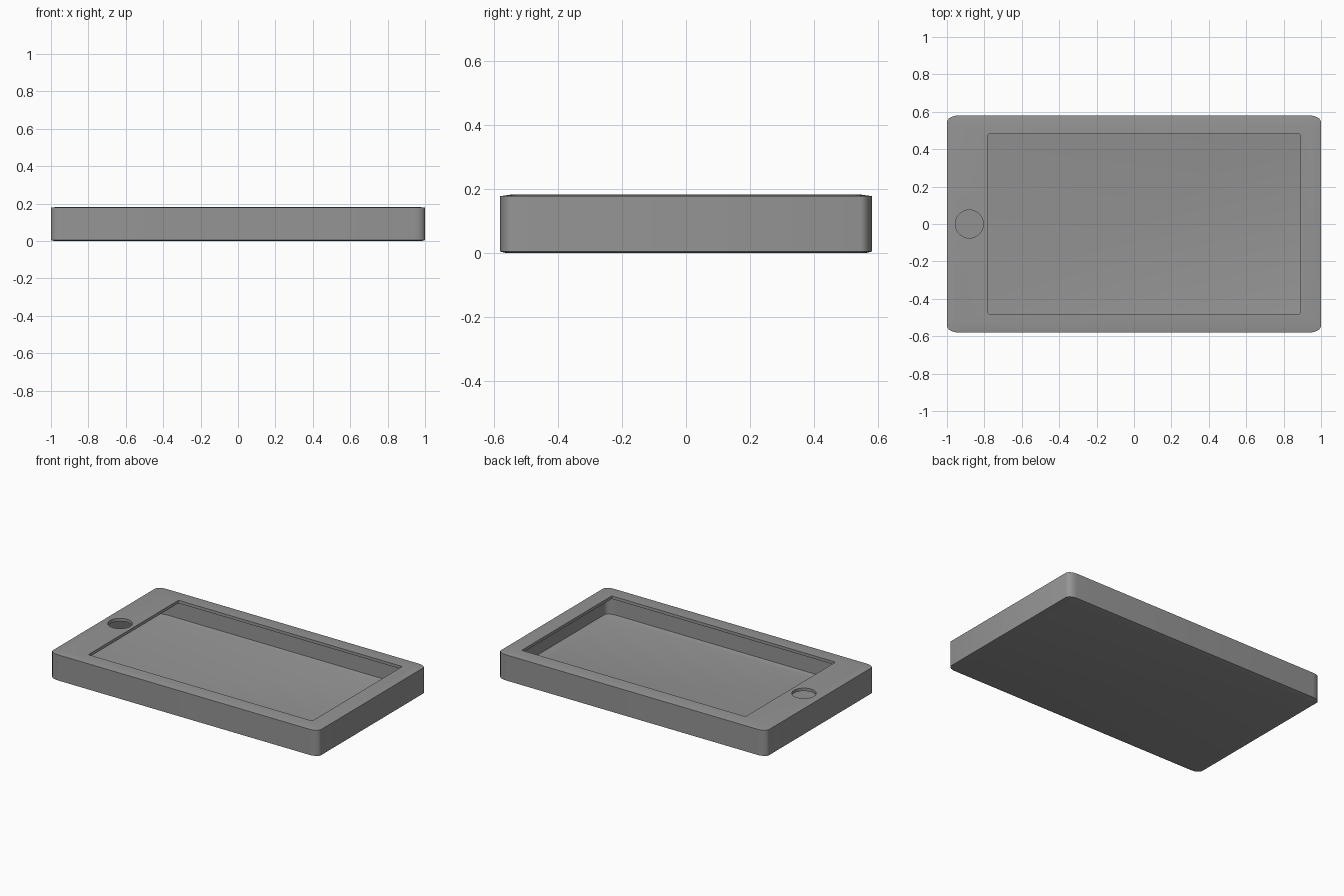
import bpy, bmesh
from math import cos, sin, pi

cube = bpy.data.objects.get("Cube")
if cube:
    bpy.data.objects.remove(cube, do_unlink=True)

HALF_X, HALF_Y, HEIGHT = 1.0, 0.58, 0.183
WALL, LIP, FLOOR = 0.03, 0.02, 0.016

grey = bpy.data.materials.new("mid grey")
grey.use_nodes = True
colour = (0.3, 0.3, 0.3, 1)
grey.diffuse_color = colour
grey.node_tree.nodes["Principled BSDF"].inputs["Base Color"].default_value = colour


def rounded_ring(hx, hy, rx, ry, z, steps=5):
    """Rectangle outline with elliptical corners, counter-clockwise."""
    points = []
    for corner, (sx, sy) in enumerate([(1, 1), (-1, 1), (-1, -1), (1, -1)]):
        for i in range(steps + 1):
            a = (corner + i / steps) * pi / 2
            points.append((sx * (hx - rx) + rx * cos(a),
                           sy * (hy - ry) + ry * sin(a), z))
    return points


def loft(name, rings):
    """Closed solid through a stack of rings."""
    bm = bmesh.new()
    loops = [[bm.verts.new(p) for p in ring] for ring in rings]
    count = len(loops[0])
    for low, high in zip(loops, loops[1:]):
        for i in range(count):
            j = (i + 1) % count
            bm.faces.new((low[i], low[j], high[j], high[i]))
    bm.faces.new(loops[0][::-1])
    bm.faces.new(loops[-1])
    bmesh.ops.recalc_face_normals(bm, faces=bm.faces)
    mesh = bpy.data.meshes.new(name)
    bm.to_mesh(mesh)
    bm.free()
    mesh.materials.append(grey)
    obj = bpy.data.objects.new(name, mesh)
    bpy.context.collection.objects.link(obj)
    return obj


def eased_slab(name, hx, hy, bottom, top):
    """Rounded slab whose bottom and top rims are slightly eased."""
    ease = 0.005
    levels = [(bottom, 0.02), (bottom + ease, 0), (top - ease, 0), (top, 0.035)]
    return loft(name, [rounded_ring(hx - inset, hy - inset, 0.06, 0.036, z)
                       for z, inset in levels])


# Outer shell
case = eased_slab("case_shell", HALF_X, HALF_Y, 0, HEIGHT)

# Hollow inside, screen window and round button hole
cavity = eased_slab("cavity_cutter", HALF_X - WALL, HALF_Y - WALL, FLOOR, HEIGHT - LIP)
window = loft("window_cutter", [rounded_ring(0.835, 0.48, 0.006, 0.006, z, 2)
                                for z in (0.1, 0.3)])
window.location.x = 0.055
button = loft("button_cutter", [rounded_ring(0.075, 0.075, 0.075, 0.075, z, 8)
                                for z in (0.1, 0.3)])
# Merge the doubled points where the circle's quarter arcs meet
bm = bmesh.new()
bm.from_mesh(button.data)
bmesh.ops.remove_doubles(bm, verts=bm.verts, dist=0.0001)
bm.to_mesh(button.data)
bm.free()
button.location.x = -0.88

cutters = [cavity, window, button]
for cutter in cutters:
    cutter.hide_render = True
    mod = case.modifiers.new(cutter.name, 'BOOLEAN')
    mod.operation = 'DIFFERENCE'
    mod.solver = 'EXACT'
    mod.object = cutter

# Bake the cuts into the shell and drop the cutters
bpy.context.view_layer.update()
graph = bpy.context.evaluated_depsgraph_get()
baked = bpy.data.meshes.new_from_object(case.evaluated_get(graph))
case.modifiers.clear()
case.data = baked
for cutter in cutters:
    bpy.data.objects.remove(cutter, do_unlink=True)

# Smooth rounded corners, crisp cut edges
bpy.ops.object.select_all(action='DESELECT')
case.select_set(True)
bpy.context.view_layer.objects.active = case
bpy.ops.object.shade_smooth_by_angle(angle=pi / 6)
